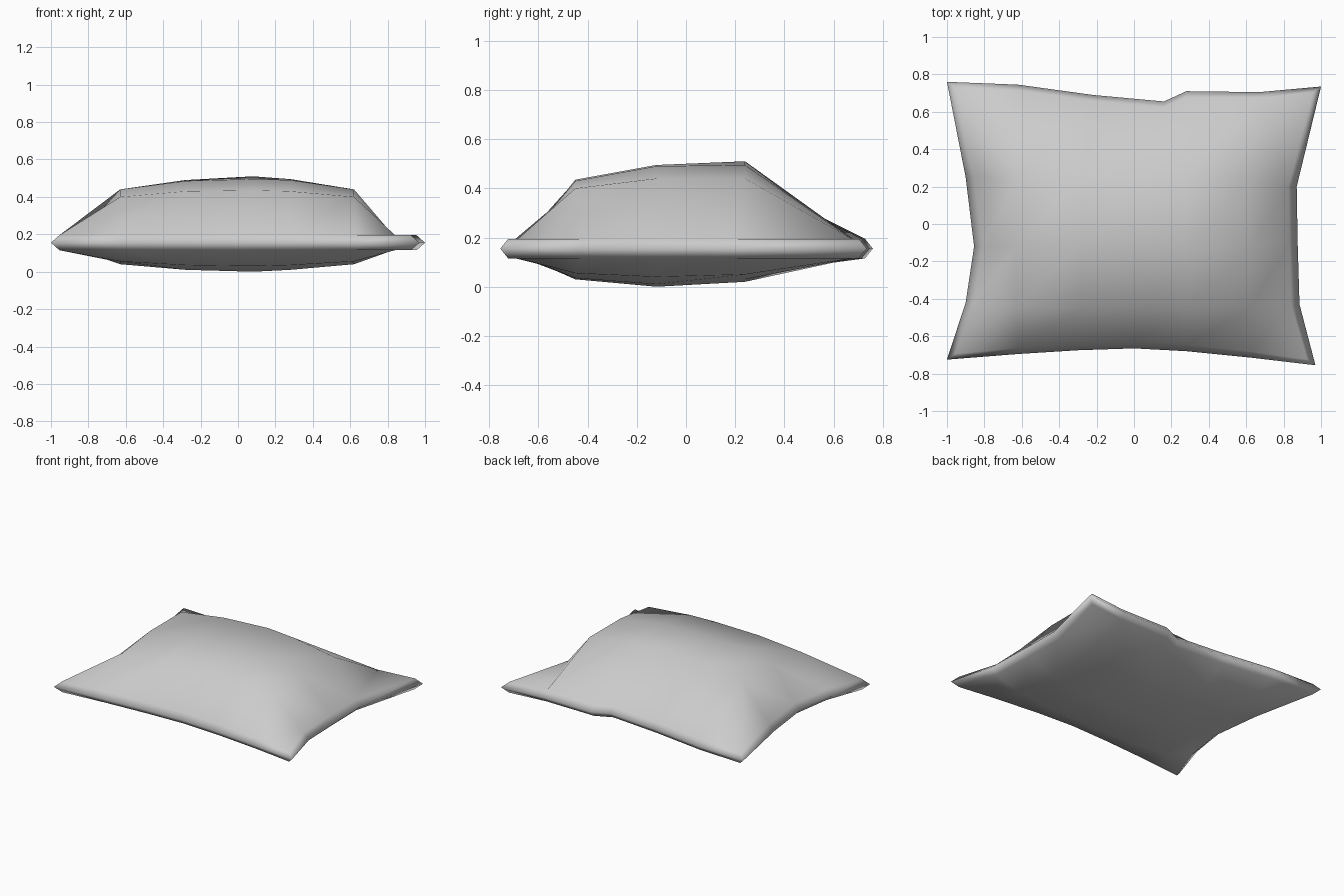
import bpy, bmesh

if "Cube" in bpy.data.objects:
    bpy.data.objects.remove(bpy.data.objects["Cube"])

NX, NY = 6, 4  # panels across and deep

# Seam outline, four sides seen from above
front = [(-1, -.725), (-.62, -.695), (-.3, -.675), (0, -.665), (.28, -.68), (.63, -.715), (.97, -.755)]
back = [(-1, .76), (-.62, .745), (-.22, .69), (.16, .655), (.28, .71), (.67, .705), (1, .735)]
left = [(-.9, -.42), (-.855, -.12), (-.9, .25)]
right = [(.885, -.43), (.875, -.1), (.87, .2)]

# Crown of each fabric panel
inner_x = [-.63, -.28, .08, .28, .62]
inner_y = [-.45, -.12, .24]
top_z = [[.40, .43, .435, .43, .40], [.44, .485, .495, .49, .44], [.44, .49, .51, .495, .44]]
low_z = [[.055, .035, .03, .035, .055], [.04, .01, 0, .01, .04], [.05, .025, .02, .03, .05]]


def outline(i, j):
    if j == 0:
        return front[i]
    if j == NY:
        return back[i]
    return left[j - 1] if i == 0 else right[j - 1]


def is_edge(i, j):
    return i in (0, NX) or j in (0, NY)


def inset(i, j):
    x, y = outline(i, j)
    x += .045 if i == 0 else -.045 if i == NX else 0
    y += .032 if j == 0 else -.032 if j == NY else 0
    return x, y


bm = bmesh.new()
ring = ([(i, 0) for i in range(NX)] + [(NX, j) for j in range(NY)]
        + [(i, NY) for i in range(NX, 0, -1)] + [(0, j) for j in range(NY, 0, -1)])
seam = {k: bm.verts.new((*outline(*k), .155)) for k in ring}


def panel(heights, rim_z):
    grid = {}
    for i in range(NX + 1):
        for j in range(NY + 1):
            if is_edge(i, j):
                co = (*inset(i, j), rim_z)
            else:
                co = (inner_x[i - 1], inner_y[j - 1], heights[j - 1][i - 1])
            grid[i, j] = bm.verts.new(co)
    for i in range(NX):
        for j in range(NY):
            a, b, c, d = grid[i, j], grid[i + 1, j], grid[i + 1, j + 1], grid[i, j + 1]
            # left corners stay full, right corners are pinched
            if (i, j) in ((0, 0), (NX - 1, 0)):
                bm.faces.new((a, b, c))
                bm.faces.new((a, c, d))
            elif (i, j) in ((0, NY - 1), (NX - 1, NY - 1)):
                bm.faces.new((a, b, d))
                bm.faces.new((b, c, d))
            else:
                bm.faces.new((a, b, c, d))
    # rolled edge joining the panel to the seam
    for k, n in zip(ring, ring[1:] + ring[:1]):
        bm.faces.new((seam[k], seam[n], grid[n], grid[k]))


panel(top_z, .195)
panel(low_z, .115)
bmesh.ops.recalc_face_normals(bm, faces=bm.faces)

mesh = bpy.data.meshes.new("pillow")
bm.to_mesh(mesh)
bm.free()
mesh.shade_smooth()
pillow = bpy.data.objects.new("pillow", mesh)
bpy.context.collection.objects.link(pillow)
